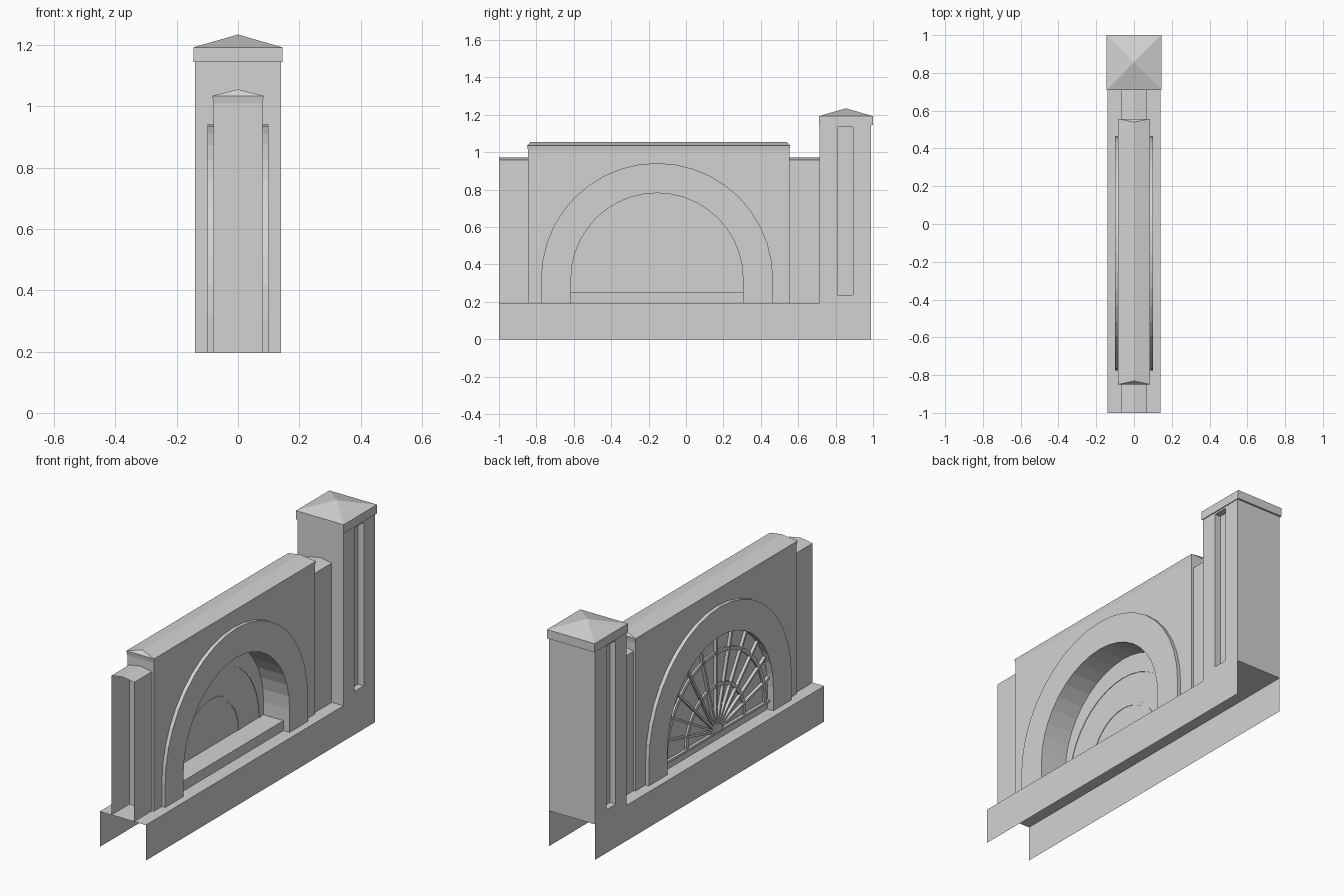
import bpy, bmesh
from math import pi, sin, cos, sqrt

cube = bpy.data.objects.get("Cube")
if cube:
    bpy.data.objects.remove(cube, do_unlink=True)

stone = bpy.data.materials.new("grey_stone")
stone.use_nodes = True
stone.diffuse_color = (0.65, 0.65, 0.65, 1)
stone.node_tree.nodes["Principled BSDF"].inputs["Base Color"].default_value = stone.diffuse_color

BASE_TOP, SILL_TOP = 0.195, 0.25
ARCH_Y, ARCH_Z, ARCH_IN, ARCH_OUT = -0.155, 0.322, 0.46, 0.62


def finish(name, bm, recalc=True):
    if recalc:
        bmesh.ops.recalc_face_normals(bm, faces=bm.faces)
    mesh = bpy.data.meshes.new(name)
    bm.to_mesh(mesh)
    bm.free()
    mesh.materials.append(stone)
    obj = bpy.data.objects.new(name, mesh)
    bpy.context.collection.objects.link(obj)
    return obj


def prism(name, outline, x0, x1):
    """Closed (y, z) outline extruded along x."""
    bm = bmesh.new()
    ends = [[bm.verts.new((x, y, z)) for y, z in outline] for x in (x0, x1)]
    for ring in ends:
        bm.faces.new(ring)
    a, b = ends
    for i in range(len(a)):
        bm.faces.new((a[i - 1], a[i], b[i], b[i - 1]))
    return finish(name, bm)


def sheet(name, path, y0, y1):
    """Open (x, z) path swept along y, with open ends."""
    bm = bmesh.new()
    a, b = [[bm.verts.new((x, y, z)) for x, z in path] for y in (y0, y1)]
    for i in range(1, len(path)):
        bm.faces.new((a[i - 1], a[i], b[i], b[i - 1]))
    return finish(name, bm, recalc=False)


def stack(levels):
    """Rectangles (z, half width, y0, y1) joined upwards."""
    bm = bmesh.new()
    rings = [[bm.verts.new(p) for p in ((-w, y0, z), (w, y0, z), (w, y1, z), (-w, y1, z))]
             for z, w, y0, y1 in levels]
    bm.faces.new(rings[0])
    bm.faces.new(rings[-1])
    for a, b in zip(rings, rings[1:]):
        for i in range(4):
            bm.faces.new((a[i - 1], a[i], b[i], b[i - 1]))
    bmesh.ops.remove_doubles(bm, verts=bm.verts, dist=1e-5)
    bmesh.ops.recalc_face_normals(bm, faces=bm.faces)
    return bm


def arc(r, cz=ARCH_Z, n=20):
    return [(ARCH_Y - r * cos(pi * i / n), cz + r * sin(pi * i / n)) for i in range(n + 1)]


def arch(r):
    """Half circle on straight legs down to the plinth."""
    return [(ARCH_Y - r, BASE_TOP)] + arc(r) + [(ARCH_Y + r, BASE_TOP)]


# Plinth, open underneath and at both ends
sheet("plinth", [(-0.14, 0), (-0.14, BASE_TOP), (0.14, BASE_TOP), (0.14, 0)], -1, 0.99)

# Low piers either side of the main wall
for name, y0, y1 in (("front_pier", -1, -0.84), ("rear_pier", 0.55, 0.72)):
    sheet(name, [(-0.069, BASE_TOP), (-0.069, 0.96), (0, 0.972), (0.069, 0.96),
                 (0.069, BASE_TOP)], y0, y1)

# Main wall with arched opening, and its hipped coping
W0, W1, WALL_TOP = -0.845, 0.553, 1.01
prism("main_wall", [(W0, BASE_TOP), (W0, WALL_TOP), (W1, WALL_TOP), (W1, BASE_TOP)]
      + arch(0.54)[::-1], -0.08, 0.08)
finish("wall_coping", stack([(WALL_TOP, 0.08, W0, W1), (1.035, 0.084, W0 - 0.004, W1 + 0.004),
                             (1.056, 0, W0 + 0.014, W1 - 0.014)]))

# Arch surround, proud of the wall on both sides
prism("arch_surround", arch(ARCH_OUT) + arch(ARCH_IN)[::-1], -0.1, 0.1)

# Niche sill and back panel
s0, s1 = ARCH_Y - ARCH_IN, ARCH_Y + ARCH_IN
prism("niche_sill", [(s0, BASE_TOP), (s0, SILL_TOP), (s1, SILL_TOP), (s1, BASE_TOP)], -0.06, 0.063)
prism("niche_panel", arch(ARCH_IN + 0.005), -0.064, -0.058)

# Fan window: rings, spokes, bottom rail and hub
for name, r in (("inner_fan_ring", 0.25), ("outer_fan_ring", 0.43)):
    prism(name, arc(r + 0.01, SILL_TOP) + arc(r - 0.01, SILL_TOP)[::-1], -0.074, -0.055)
drop = ARCH_Z - SILL_TOP
SPOKES = 12
for i in range(1, SPOKES):
    t = pi * i / SPOKES
    c, s = cos(t), sin(t)
    reach = drop * s + sqrt(ARCH_IN ** 2 - (drop * c) ** 2)
    h = 0.006
    prism("fan_spoke", [(ARCH_Y + c * d - s * k, SILL_TOP + s * d + c * k)
                        for d, k in ((0.02, -h), (reach, -h), (reach, h), (0.02, h))], -0.08, -0.06)
prism("fan_rail", [(s0, SILL_TOP - 0.012), (s0, SILL_TOP), (s1, SILL_TOP), (s1, SILL_TOP - 0.012)],
      -0.08, -0.06)
prism("fan_hub", arc(0.045, SILL_TOP, 10), -0.086, -0.06)

# Tall pillar with a recessed slot on each side
P0, P1, P_TOP = 0.715, 0.99, 1.145
bm = stack([(BASE_TOP, 0.14, P0, P1), (P_TOP, 0.14, P0, P1)])
bm.normal_update()
for face in [f for f in bm.faces if abs(f.normal.x) > 0.9]:
    bmesh.ops.inset_individual(bm, faces=[face], thickness=0.05)
    for v in face.verts:
        v.co.y = 0.81 if v.co.y < 0.85 else 0.892
        v.co.z = 0.237 if v.co.z < 0.6 else 1.135
    bmesh.ops.inset_individual(bm, faces=[face], thickness=0, depth=-0.035)
finish("pillar", bm)

# Pillar cap with pyramid top
C0, C1 = 0.71, 1.0
mid = (C0 + C1) / 2
finish("pillar_cap", stack([(P_TOP, 0.145, C0, C1), (1.193, 0.145, C0, C1), (1.235, 0, mid, mid)]))
